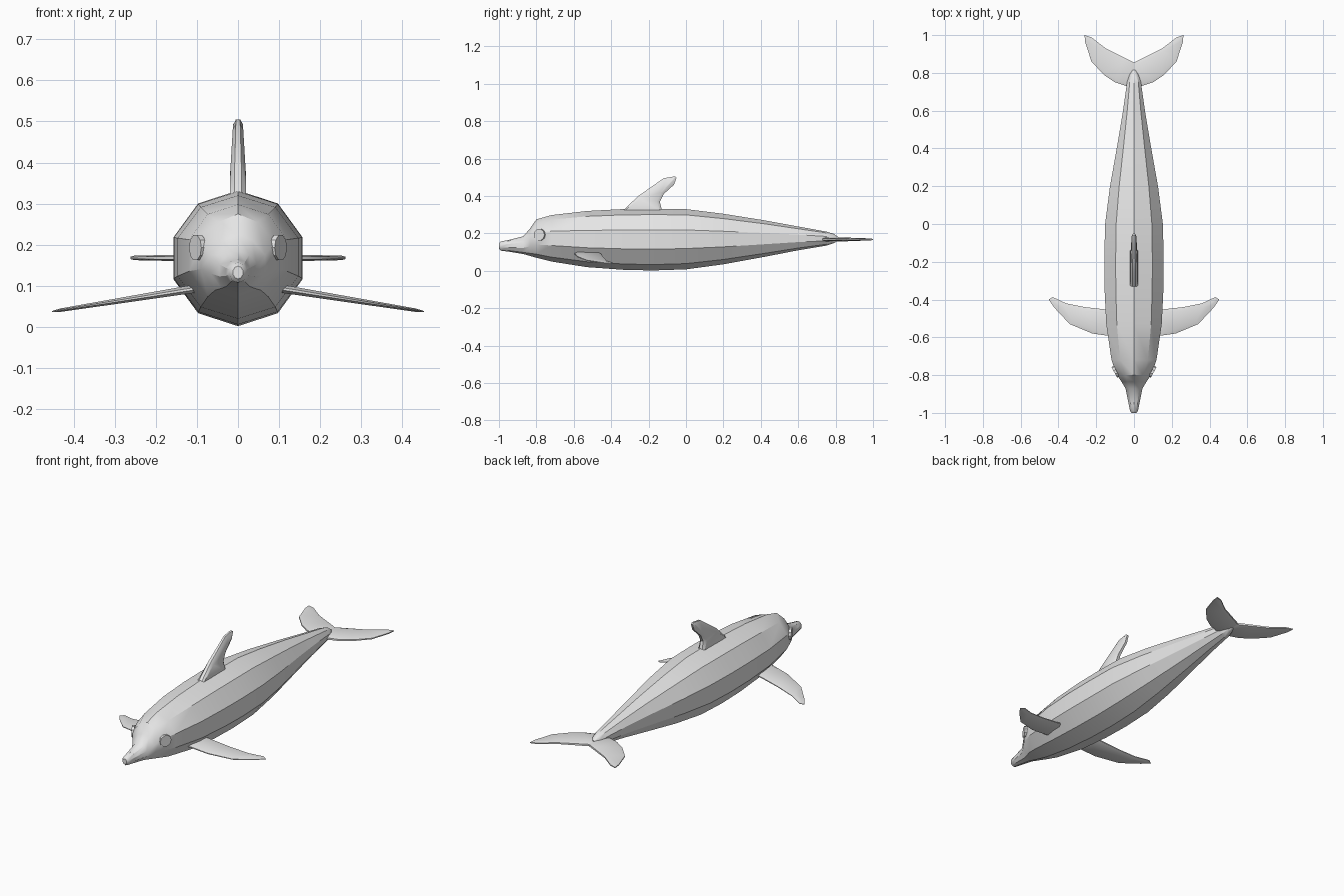
import bpy, bmesh
from math import cos, sin, pi, radians
from mathutils import Matrix, Vector

cube = bpy.data.objects.get("Cube")
if cube:
    bpy.data.objects.remove(cube, do_unlink=True)

grey = bpy.data.materials.new("plain grey")
grey.use_nodes = True
colour = (0.8, 0.8, 0.8, 1)
grey.diffuse_color = colour
grey.node_tree.nodes["Principled BSDF"].inputs["Base Color"].default_value = colour


def finish(bm, name, angle=30):
    bmesh.ops.recalc_face_normals(bm, faces=bm.faces)
    mesh = bpy.data.meshes.new(name)
    bm.to_mesh(mesh)
    bm.free()
    mesh.materials.append(grey)
    obj = bpy.data.objects.new(name, mesh)
    bpy.context.collection.objects.link(obj)
    bpy.ops.object.select_all(action='DESELECT')
    obj.select_set(True)
    bpy.context.view_layer.objects.active = obj
    bpy.ops.object.shade_smooth_by_angle(angle=radians(angle))
    return obj


def make_fin(name, outline, place, edge=0.3, inset=0.02):
    """Lens-like fin: thin rim, thicker middle. place(u, v, w) has w in -1..1."""
    bm = bmesh.new()
    low = [bm.verts.new((u, v, -edge)) for u, v in outline]
    high = [bm.verts.new((u, v, edge)) for u, v in outline]
    n = len(outline)
    for i in range(n):
        j = (i + 1) % n
        bm.faces.new((low[i], low[j], high[j], high[i]))
    caps = [bm.faces.new(low[::-1]), bm.faces.new(high)]
    bmesh.ops.recalc_face_normals(bm, faces=bm.faces)
    bmesh.ops.inset_individual(bm, faces=caps, thickness=inset)
    for cap in caps:
        for v in cap.verts:
            v.co.z /= edge
    bmesh.ops.triangulate(bm, faces=caps)
    for v in bm.verts:
        v.co = place(*v.co)
    return finish(bm, name, 40)


# Body: ten-sided rings from beak to tail (y, top, bottom, half width)
stations = [
    (-1.0, .148, .117, .012), (-.99, .157, .108, .021), (-.95, .165, .103, .029),
    (-.87, .185, .09, .045), (-.835, .225, .08, .066), (-.8, .275, .07, .09),
    (-.72, .298, .05, .119), (-.53, .32, .02, .147), (-.34, .33, .006, .156),
    (-.18, .332, .002, .157), (0, .33, .008, .153), (.2, .305, .035, .127),
    (.42, .27, .075, .088), (.6, .237, .11, .058), (.75, .21, .135, .037),
    (.79, .198, .148, .024), (.815, .18, .16, .01)]
SIDES = 10
bm = bmesh.new()
rings = []
for y, top, bottom, half in stations:
    ring = []
    for k in range(SIDES):
        a = pi / 2 + 2 * pi * k / SIDES
        x = half * cos(a) / cos(pi / SIDES)
        # The brow narrows toward a ridge on the forehead
        if sin(a) > 0.5 and -0.85 < y < -0.75:
            x *= 0.85
        ring.append(bm.verts.new((x, y, (top + bottom) / 2 + (top - bottom) / 2 * sin(a))))
    rings.append(ring)
for a, b in zip(rings, rings[1:]):
    for k in range(SIDES):
        m = (k + 1) % SIDES
        bm.faces.new((a[k], a[m], b[m], b[k]))
bm.faces.new(rings[0])
bm.faces.new(rings[-1][::-1])
finish(bm, "body", 33)

# Dorsal fin: outline in y, z
dorsal = [(-.34, .32), (-.255, .40), (-.12, .495), (-.06, .505), (-.05, .498),
          (-.065, .46), (-.12, .41), (-.14, .37), (-.125, .31)]
make_fin("dorsal_fin", dorsal,
         lambda u, v, w: Vector((w * (.02 - .06 * max(0, v - .36)), u, v)), .45, .016)

# Paired flippers, tail flukes and eyes: outlines in x, y
flipper = [(.08, -.60), (.22, -.58), (.34, -.53), (.42, -.445), (.452, -.40),
           (.43, -.387), (.36, -.42), (.26, -.44), (.08, -.46)]
fluke = [(0, .74), (.04, .73), (.1, .75), (.16, .79), (.225, .86), (.258, .96),
         (.262, 1.0), (.225, .988), (.15, .93), (.05, .88), (0, .855)]
for side, label in ((1, "left"), (-1, "right")):
    make_fin(label + "_flipper", flipper, lambda u, v, w: Vector(
        (side * u, v, .11 - .16 * u + w * (.012 - .018 * u))))
    make_fin(label + "_fluke", fluke, lambda u, v, w: Vector(
        (side * u, v, .168 + w * (.011 - .022 * u))), .5, .016)
    bm = bmesh.new()
    turn = Matrix.Rotation(radians(-28 * side), 4, 'Z') @ Matrix.Rotation(pi / 2 * side, 4, 'Y')
    bmesh.ops.create_cone(bm, cap_ends=True, segments=10, radius1=.032, radius2=.032,
                          depth=.014,
                          matrix=Matrix.Translation((side * .098, -.782, .193)) @ turn)
    finish(bm, label + "_eye")
